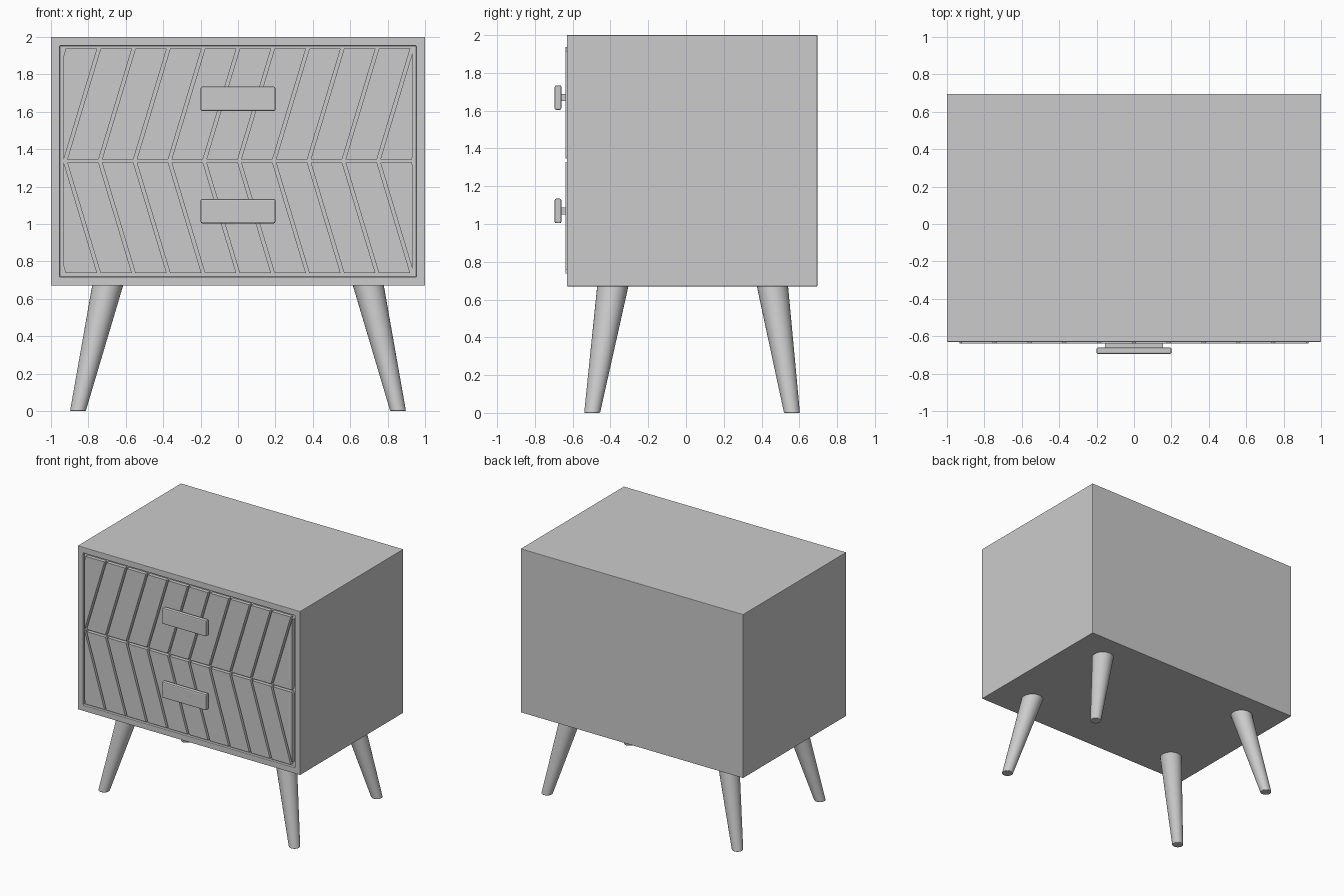
import bpy, bmesh, math
from mathutils import Vector, Matrix

if "Cube" in bpy.data.objects:
    bpy.data.objects.remove(bpy.data.objects["Cube"])

FRONT, BACK = -0.63, 0.695          # cabinet depth range
HALF_W, MID_Z, HALF_H = 0.933, 1.337, 0.600   # drawer opening
FACE_Y, RECESS = -0.639, 0.02


def finish(bm, name, bevel=0.0):
    bmesh.ops.recalc_face_normals(bm, faces=bm.faces)
    me = bpy.data.meshes.new(name)
    bm.to_mesh(me)
    bm.free()
    ob = bpy.data.objects.new(name, me)
    bpy.context.collection.objects.link(ob)
    if bevel:
        mod = ob.modifiers.new("soft_edges", 'BEVEL')
        mod.width, mod.segments, mod.limit_method = bevel, 2, 'ANGLE'
    return ob


def add_box(bm, lo, hi):
    lo, hi = Vector(lo), Vector(hi)
    mat = Matrix.Translation((lo + hi) / 2) @ Matrix.Diagonal((*(hi - lo), 1))
    bmesh.ops.create_cube(bm, size=1, matrix=mat)


# Cabinet body with a shallow recess for the drawers
bm = bmesh.new()
add_box(bm, (-1, FRONT, 0.67), (1, BACK, 2.0))
front = min(bm.faces, key=lambda f: f.calc_center_median().y)
bmesh.ops.inset_region(bm, faces=[front], thickness=0.067)
ext = bmesh.ops.extrude_face_region(bm, geom=[front])
bmesh.ops.translate(bm, vec=(0, RECESS, 0),
                    verts=[v for v in ext['geom'] if isinstance(v, bmesh.types.BMVert)])
if front.is_valid:
    bmesh.ops.delete(bm, geom=[front], context='FACES_ONLY')
finish(bm, "cabinet_body", 0.003)


# Slanted slats of one drawer; direction +1 is the upper drawer, -1 the lower
def drawer_slats(name, direction):
    bm = bmesh.new()
    pitch, lean, gap = 0.186, 0.178, 0.009
    z_in, z_out = MID_Z + direction * 0.009, MID_Z + direction * HALF_H
    y = FRONT + RECESS
    for i in range(11):
        a = -0.922 + pitch * (i - 1) + gap
        b = -0.922 + pitch * i - gap
        pts = [(a, z_in), (b, z_in), (b + lean, z_out), (a + lean, z_out)]
        bm.faces.new([bm.verts.new((x, y, z)) for x, z in pts])
    for s in (-1, 1):
        bmesh.ops.bisect_plane(bm, geom=bm.verts[:] + bm.edges[:] + bm.faces[:],
                               plane_co=(s * HALF_W, 0, 0), plane_no=(s, 0, 0),
                               clear_outer=True)
    ext = bmesh.ops.extrude_face_region(bm, geom=bm.faces[:], use_keep_orig=True)
    bmesh.ops.translate(bm, vec=(0, FACE_Y - y, 0),
                        verts=[v for v in ext['geom'] if isinstance(v, bmesh.types.BMVert)])
    finish(bm, name)


# Bar handle with its narrower mount
def handle(name, z):
    bm = bmesh.new()
    add_box(bm, (-0.2, -0.695, z - 0.065), (0.2, -0.66, z + 0.065))
    finish(bm, name + "_bar", 0.008)
    bm = bmesh.new()
    add_box(bm, (-0.155, -0.665, z - 0.018), (0.155, FRONT + RECESS, z + 0.018))
    finish(bm, name + "_mount")


for label, direction, z in (("upper", 1, 1.669), ("lower", -1, 1.069)):
    drawer_slats(label + "_drawer_slats", direction)
    handle(label + "_handle", z)


# Splayed tapered leg, mirrored across x
def leg_pair(name, top, bottom, r_top=0.083, r_bottom=0.042):
    bm = bmesh.new()
    n = 32
    rings = []
    for (x, y, z), r in ((bottom, r_bottom), (top, r_top)):
        rings.append([bm.verts.new((x + r * math.cos(t), y + r * math.sin(t), z))
                      for t in (2 * math.pi * k / n for k in range(n))])
    lo, hi = rings
    for k in range(n):
        j = (k + 1) % n
        bm.faces.new((lo[k], lo[j], hi[j], hi[k]))
    bm.faces.new(lo)
    bm.faces.new(hi)
    ob = finish(bm, name, 0.004)
    ob.modifiers.new("mirror", 'MIRROR')
    bpy.ops.object.select_all(action='DESELECT')
    ob.select_set(True)
    bpy.context.view_layer.objects.active = ob
    bpy.ops.object.shade_smooth_by_angle(angle=math.radians(35))


leg_pair("front_legs", (0.696, -0.387, 0.675), (0.856, -0.497, 0))
leg_pair("back_legs", (0.696, 0.457, 0.675), (0.856, 0.561, 0))
